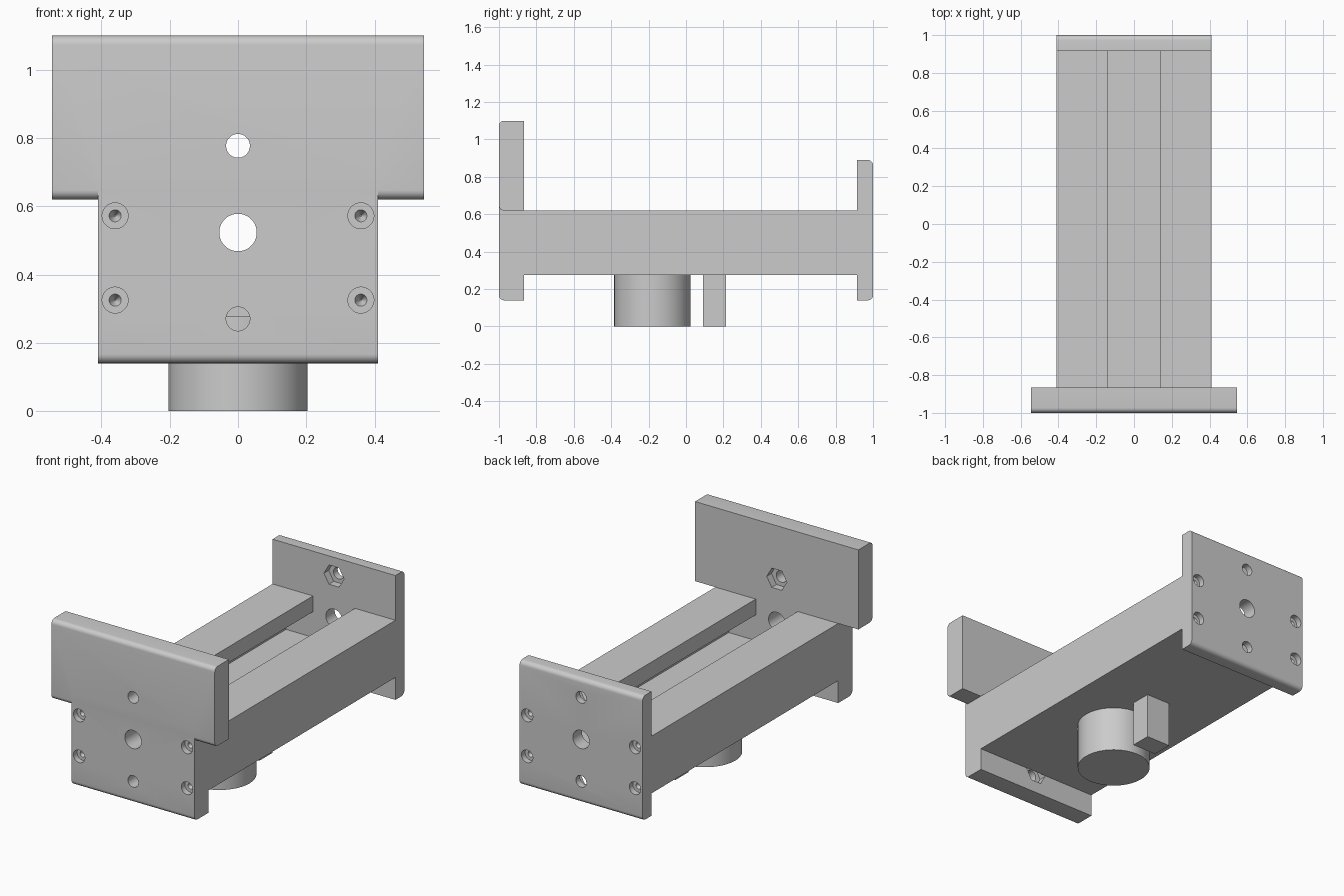
import bpy
import bmesh
from math import pi
from mathutils import Matrix

cube = bpy.data.objects.get("Cube")
if cube:
    bpy.data.objects.remove(cube, do_unlink=True)

grey = bpy.data.materials.new("light grey")
grey.use_nodes = True
grey.diffuse_color = (0.6, 0.6, 0.6, 1)
grey.node_tree.nodes["Principled BSDF"].inputs["Base Color"].default_value = (0.6, 0.6, 0.6, 1)


def finish(name, bm):
    bmesh.ops.recalc_face_normals(bm, faces=bm.faces[:])
    mesh = bpy.data.meshes.new(name)
    bm.to_mesh(mesh)
    bm.free()
    mesh.materials.append(grey)
    obj = bpy.data.objects.new(name, mesh)
    bpy.context.collection.objects.link(obj)
    return obj


def box(name, x, y, z, round_y=None, round_z=()):
    """Box from ranges; rounds the crosswise edges on face round_y at heights round_z."""
    bm = bmesh.new()
    bmesh.ops.create_cube(bm, size=1)
    for v in bm.verts:
        for i, (low, high) in enumerate((x, y, z)):
            v.co[i] = low if v.co[i] < 0 else high
    edges = [e for e in bm.edges
             if all(round_y is not None and abs(v.co.y - round_y) < 1e-4
                    and any(abs(v.co.z - h) < 1e-4 for h in round_z) for v in e.verts)
             and abs(e.verts[0].co.z - e.verts[1].co.z) < 1e-4]
    if edges:
        bmesh.ops.bevel(bm, geom=edges, offset=0.027, segments=6, profile=0.5, affect='EDGES')
    return finish(name, bm)


def plug(x, z, y0, y1, r0, r1=None, sides=32):
    """Cutter running along y, with radius r0 at y0 and r1 at y1."""
    r1 = r0 if r1 is None else r1
    if y0 > y1:
        y0, y1, r0, r1 = y1, y0, r1, r0
    bm = bmesh.new()
    turn = Matrix.Rotation(-pi / 2, 4, 'X') @ Matrix.Rotation(pi / sides, 4, 'Z')
    bmesh.ops.create_cone(bm, cap_ends=True, segments=sides, radius1=r0, radius2=r1,
                          depth=y1 - y0,
                          matrix=Matrix.Translation((x, (y0 + y1) / 2, z)) @ turn)
    obj = finish("cutter", bm)
    obj.hide_render = True
    return obj


def combine(obj, tools, operation):
    """Apply boolean operations and remove the tools."""
    for tool in tools:
        mod = obj.modifiers.new("boolean", 'BOOLEAN')
        mod.operation, mod.solver, mod.object = operation, 'EXACT', tool
    graph = bpy.context.evaluated_depsgraph_get()
    mesh = bpy.data.meshes.new_from_object(obj.evaluated_get(graph))
    obj.modifiers.clear()
    obj.data = mesh
    for tool in tools:
        bpy.data.objects.remove(tool, do_unlink=True)


def drill(plate, outer, inner):
    """Bolt holes with nut pockets, a shaft hole and four counterbored screw holes."""
    d = 1 if inner > outer else -1
    tools = [plug(0, 0.523, outer - 0.1 * d, inner + 0.1 * d, 0.055)]
    for z in (0.27, 0.777):
        tools.append(plug(0, z, outer - 0.1 * d, inner + 0.1 * d, 0.035))
        tools.append(plug(0, z, inner - 0.045 * d, inner + 0.1 * d, 0.067, sides=6))
    for x in (-0.36, 0.36):
        for z in (0.325, 0.572):
            tools.append(plug(x, z, outer - 0.1 * d, outer + 0.035 * d, 0.038))
            tools.append(plug(x, z, outer + 0.03 * d, outer + 0.07 * d, 0.02, 0.002))
    combine(plate, tools, 'DIFFERENCE')


# Long body: an extruded section with an undercut slot along the top
half = [(0.41, 0.275), (0.41, 0.62), (0.14, 0.62), (0.14, 0.525), (0.32, 0.525), (0.32, 0.37)]
section = half + [(-x, z) for x, z in reversed(half)]
bm = bmesh.new()
face = bm.faces.new([bm.verts.new((x, -0.865, z)) for x, z in section])
sweep = bmesh.ops.extrude_face_region(bm, geom=[face], use_keep_orig=True)
for item in sweep["geom"]:
    if isinstance(item, bmesh.types.BMVert):
        item.co.y = 0.915
body = finish("slotted_body", bm)

# Front plate: narrow stem with a wide upper bar
front = box("front_plate", (-0.41, 0.41), (-1, -0.865), (0.14, 0.7), -1, (0.14,))
bar = box("upper_bar", (-0.545, 0.545), (-1, -0.865), (0.62, 1.1), -1, (0.62, 1.1))
combine(front, [bar], 'UNION')
drill(front, -1, -0.865)

# Back plate
back = box("back_plate", (-0.41, 0.41), (0.915, 1), (0.14, 0.89), 1, (0.14, 0.89))
drill(back, 1, 0.915)

# Round foot and square peg under the body
bm = bmesh.new()
bmesh.ops.create_cone(bm, cap_ends=True, segments=64, radius1=0.204, radius2=0.204,
                      depth=0.275, matrix=Matrix.Translation((0, -0.18, 0.1375)))
foot = finish("round_foot", bm)
peg = box("square_peg", (-0.08, 0.08), (0.09, 0.215), (0, 0.275))

# Smooth the round faces and keep the sharp edges
for obj in (body, front, back, foot, peg):
    bpy.ops.object.select_all(action='DESELECT')
    obj.select_set(True)
    bpy.context.view_layer.objects.active = obj
    bpy.ops.object.shade_smooth_by_angle(angle=pi / 6)
